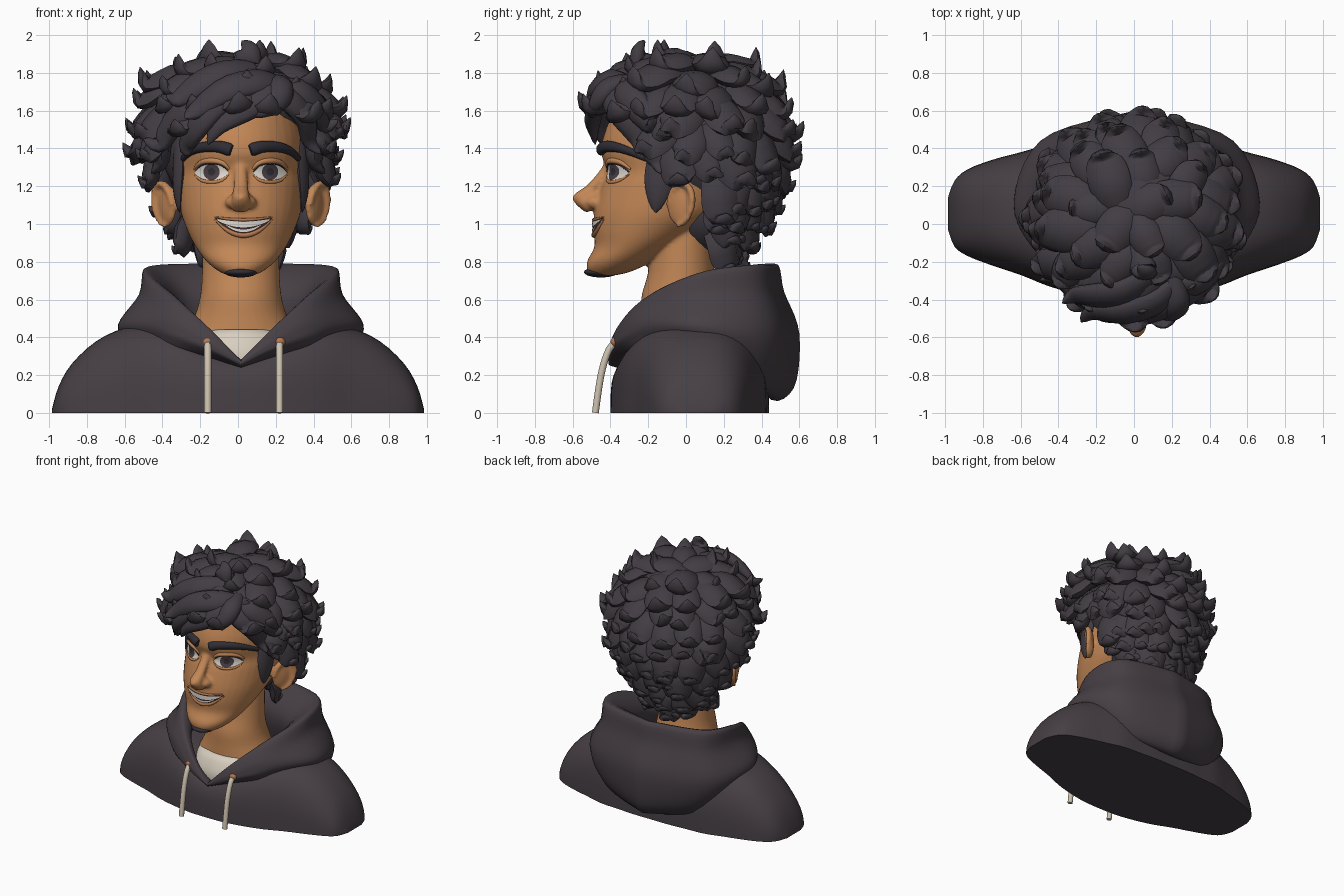
import bpy, bmesh, random
from math import sin, cos, pi, radians
from mathutils import Vector as V, Matrix
from mathutils.bvhtree import BVHTree

cube = bpy.data.objects.get("Cube")
if cube:
    bpy.data.objects.remove(cube)
random.seed(3)
FX = 0.015  # the head sits slightly off centre


def material(name, *rgb):
    m = bpy.data.materials.new(name)
    m.use_nodes = True
    m.diffuse_color = (*rgb, 1)
    m.node_tree.nodes["Principled BSDF"].inputs["Base Color"].default_value = (*rgb, 1)
    return m


SKIN = material("skin", .54, .24, .092)
HAIR = material("hair", .055, .046, .056)
CLOTH = material("hoodie", .062, .05, .059)
BROW = material("brow", .03, .027, .035)
CORD = material("cord", .62, .54, .43)
SHIRT = material("shirt", .68, .62, .52)
WHITE = material("white", .72, .68, .63)
IRIS = material("iris", .07, .05, .058)
MOUTH = material("mouth", .05, .025, .022)
LIP = material("lip", .45, .185, .08)


def finish(bm, name, mat, angle=60):
    bmesh.ops.recalc_face_normals(bm, faces=bm.faces)
    mesh = bpy.data.meshes.new(name)
    bm.to_mesh(mesh)
    bm.free()
    ob = bpy.data.objects.new(name, mesh)
    bpy.context.collection.objects.link(ob)
    mesh.materials.append(mat)
    bpy.ops.object.select_all(action="DESELECT")
    ob.select_set(True)
    bpy.context.view_layer.objects.active = ob
    bpy.ops.object.shade_smooth_by_angle(angle=radians(angle))
    return ob


def spline(pts, n, closed=False):
    """Catmull-Rom through the points, sampled n times."""
    pts, out = [V(p) for p in pts], []
    k = len(pts)
    for i in range(n):
        f = i * k / n if closed else i * (k - 1) / (n - 1)
        j = int(f) if closed else min(int(f), k - 2)
        t = f - j
        a, b, c, d = [pts[q % k] if closed else pts[max(0, min(k - 1, q))] for q in range(j - 1, j + 3)]
        out.append(b + (c - a) * (t / 2) + (a * 2 - b * 5 + c * 4 - d) * (t * t / 2)
                   + (b * 3 - a - c * 3 + d) * (t ** 3 / 2))
    return out


def loft(bm, rows, close=True, caps=True, wrap=False):
    vs = [[bm.verts.new(p) for p in r] for r in rows]
    n = len(vs[0])
    for i in range(len(vs) if wrap else len(vs) - 1):
        a, b = vs[i], vs[(i + 1) % len(vs)]
        for j in range(n if close else n - 1):
            k = (j + 1) % n
            bm.faces.new((a[j], a[k], b[k], b[j]))
    if caps:
        bm.faces.new(vs[0])
        bm.faces.new(vs[-1])


def leaf(t):
    return sin(pi * (.22 + .775 * t)) ** .85


def even(t):
    return max(.1, sin(pi * t)) ** .5


def lock(bm, pts, nrm, width, thick, shape=leaf, rings=11, seg=8):
    """Tapered strand with an elliptical section along a path."""
    path, rows, side = spline(pts, rings), [], None
    for i, p in enumerate(path):
        tan = (path[min(i + 1, rings - 1)] - path[max(i - 1, 0)]).normalized()
        new = tan.cross(V(nrm))
        if side is None:
            side = new.normalized()
        elif new.length > .3:
            # keep the section from flipping where the strand curls back
            side = (new if new.dot(side) > 0 else -new).normalized()
        up, s = side.cross(tan), shape(i / (rings - 1))
        rows.append([p + side * cos(2 * pi * k / seg) * width * s + up * sin(2 * pi * k / seg) * thick * s
                     for k in range(seg)])
    loft(bm, rows)


def ball(bm, c, r, rot=0):
    m = Matrix.Translation(c) @ Matrix.Rotation(rot, 4, "Z") @ Matrix.Diagonal((*r, 1))
    bmesh.ops.create_uvsphere(bm, u_segments=28, v_segments=16, radius=1, matrix=m)


def rings(bm, table, n, seg=40):
    """Stack of ovals given as height, half width, front, back."""
    rows = []
    for z, w, f, b in spline(table, n):
        rows.append([(FX + w * sin(2 * pi * k / seg), (f + b) / 2 + (f - b) / 2 * cos(2 * pi * k / seg), z)
                     for k in range(seg)])
    loft(bm, rows)


# Head, neck, nose and ears fused into one skin
bm = bmesh.new()
rings(bm, [(.725, .05, -.49, -.40), (.745, .11, -.52, -.30), (.80, .18, -.525, -.18), (.88, .24, -.485, -.05),
           (.97, .285, -.49, .10), (1.07, .32, -.485, .25), (1.2, .335, -.45, .33), (1.28, .335, -.42, .35),
           (1.38, .335, -.45, .37), (1.5, .325, -.425, .37), (1.62, .28, -.36, .33), (1.74, .15, -.2, .2)], 40)
rings(bm, [(.33, .34, -.25, .2), (.5, .25, -.24, .2), (.62, .215, -.235, .17), (.75, .205, -.2, .15),
           (.98, .2, -.17, .15)], 16)
lock(bm, [(FX, -.40, 1.34), (FX, -.435, 1.27), (FX, -.505, 1.18), (FX, -.56, 1.135), (FX, -.5, 1.09)],
     (0, -1, .3), .055, .042, lambda t: .5 + .5 * t, seg=12)
ball(bm, (FX, -.565, 1.137), (.037, .037, .033))
ball(bm, (FX, -.49, 1.13), (.06, .06, .05))
for s in (-1, 1):
    ball(bm, (FX + s * .05, -.482, 1.115), (.034, .045, .032))
    ball(bm, (FX + s * .39, -.03, 1.1), (.03, .08, .115), -s * .55)
    turn = Matrix.Translation((FX + s * .4, -.03, 1.1)) @ Matrix.Rotation(-s * .55, 4, "Z")
    rim = [turn @ V((s * .012, -.08 * cos(a) + .02 * sin(a), .115 * sin(a))) for a in (0, .8, 1.6, 2.4, 3.2, 4, 4.7)]
    lock(bm, rim, (s, 0, 0), .02, .028, even, 16)
head = finish(bm, "head", SKIN)
mod = head.modifiers.new("fuse", "REMESH")
mod.mode, mod.voxel_size, mod.use_smooth_shade = "VOXEL", .012, True
mod = head.modifiers.new("soften", "SMOOTH")
mod.factor, mod.iterations = .5, 6
bpy.context.view_layer.update()
bvh = BVHTree.FromObject(head, bpy.context.evaluated_depsgraph_get())


def on_face(x, z, off=0.0):
    hit = bvh.ray_cast(V((x, -2, z)), V((0, 1, 0)))[0]
    return V((x, (hit.y if hit else -.4) - off, z))


def patch(name, mat, cx, half, top, bottom, off):
    """Thin plate on the face between two height curves of u in -1..1."""
    bm, rows = bmesh.new(), []
    for i in range(25):
        u = -cos(pi * i / 24)
        hi, lo = top(u), bottom(u)
        rows.append([on_face(cx + u * half, lo + (max(hi, lo + .0005) - lo) * k / 6, off) for k in range(7)])
    loft(bm, rows, close=False, caps=False)
    return finish(bm, name, mat)


def strand(name, mat, pts, width, thick, shape=even):
    bm = bmesh.new()
    lock(bm, pts, (0, -1, 0), width, thick, shape, 14, 10)
    finish(bm, name, mat)


# Eyes and brows
for s, side in ((-1, "right"), (1, "left")):
    cx, cz = FX + s * .155, 1.272

    def lid(u):
        return cz + .045 * max(0, 1 - u * u) ** .6

    def low(u):
        return cz - .04 * max(0, 1 - u * u) ** .6

    def disc(name, mat, r, off):
        patch(name, mat, cx, r, lambda u: min(lid(u * r / .088), cz + .004 + r * (1 - u * u) ** .5),
              lambda u: max(low(u * r / .088), cz + .004 - r * (1 - u * u) ** .5), off)

    patch(side + "_eye", WHITE, cx, .088, lid, low, .004)
    disc(side + "_iris", IRIS, .043, .007)
    disc(side + "_pupil", BROW, .02, .009)
    us = (-1, -.6, 0, .6, 1)
    strand(side + "_lashes", BROW, [on_face(cx + u * .09, lid(u) + .003, .004) for u in us], .004, .009)
    strand(side + "_upper_lid", SKIN, [on_face(cx + u * .094, lid(u) + .018) for u in us], .016, .014)
    strand(side + "_lower_lid", SKIN, [on_face(cx + u * .09, low(u) - .01) for u in us], .01, .008)
    strand(side + "_brow", BROW, [on_face(FX + s * x, z, .008) for x, z in
                                  ((.05, 1.39), (.12, 1.41), (.21, 1.405), (.27, 1.38), (.305, 1.345))],
           .036, .03, lambda t: (1 - .55 * t) * min(1, .8 + 3 * t))

# Smiling mouth with teeth, lips and chin beard
mx, mw = FX + .014, .152


def smile(centre, rise):
    return lambda u: centre + rise * u * u


patch("mouth", MOUTH, mx, mw, smile(1.017, .016), smile(.95, .08), .004)
patch("upper_teeth", WHITE, mx, mw * .9, smile(1.014, .012), smile(.982, .036), .009)
patch("lower_teeth", WHITE, mx, mw * .6, smile(.971, .025), smile(.957, .035), .008)
for name, curve, size in (("upper_lip", smile(1.022, .016), .009), ("lower_lip", smile(.94, .085), .014)):
    strand(name, LIP, [on_face(mx + u * mw, curve(u)) for u in (-1, -.6, -.2, .2, .6, 1)], size, size)
bm = bmesh.new()
ball(bm, (FX, -.45, .745), (.088, .09, .028))
finish(bm, "chin_beard", BROW)

# Scalp under the curls
bm = bmesh.new()
ball(bm, (0, .10, 1.45), (.42, .39, .43))
ball(bm, (0, .03, 1.61), (.40, .39, .25))
ball(bm, (0, .11, 1.09), (.28, .23, .26))
finish(bm, "scalp", HAIR)

# Overlapping curls: height, half width, centre y, depth, half span from the back, count
bm = bmesh.new()
levels = [(.92, .22, .08, .17, 60, 6), (1.0, .27, .08, .25, 78, 9), (1.1, .33, .07, .33, 75, 10),
          (1.21, .38, .07, .37, 84, 11), (1.34, .43, .06, .40, 108, 13), (1.46, .44, .04, .41, 122, 14),
          (1.57, .44, .02, .41, 180, 17), (1.67, .39, .01, .38, 180, 15), (1.75, .31, .01, .31, 180, 12),
          (1.81, .19, .02, .21, 180, 8), (1.84, .06, .02, .07, 180, 3)]
for row, (z, w, yc, depth, span, count) in enumerate(levels):
    for i in range(count):
        a = radians(span) * (2 * (i + .5 + .25 * (-1) ** row + random.uniform(-.15, .15)) / count - 1)
        p = V((w * sin(a), yc + depth * cos(a), z + random.uniform(-.03, .03)))
        if z < 1.62 and p.y < -.2 and p.x > -.12:
            continue  # open forehead
        n = p - V((0, .05, 1.32))
        n.z = max(n.z, -.05)
        n.normalize()
        d = p - V((0, .08, 2.05))
        d = (d - n * d.dot(n)).normalized()
        d = (d + n.cross(d) * random.uniform(-.7, .7)).normalized()
        s = random.uniform(.85, 1.2) * (.85 if z < 1.15 else 1)
        path = [p + (d * q + n * h + V((0, 0, lift))) * s for q, h, lift in
                ((-.1, -.04, 0), (0, .025, 0), (.09, .04, 0), (.14, .07, 0), (.14, .11, .04))]
        lock(bm, path, n, .1 * s, .05 * s)
finish(bm, "curls", HAIR)

# Swept fringe, temple locks and sideburns
bm = bmesh.new()
for pts, w in (
        ([(.32, -.28, 1.62), (.2, -.42, 1.69), (.04, -.48, 1.61), (-.1, -.49, 1.52), (-.16, -.48, 1.42)], .08),
        ([(.24, -.3, 1.72), (.12, -.41, 1.75), (-.06, -.47, 1.71), (-.22, -.47, 1.6), (-.28, -.52, 1.56)], .085),
        ([(.08, -.28, 1.82), (-.06, -.36, 1.8), (-.2, -.38, 1.74), (-.32, -.38, 1.66), (-.38, -.42, 1.68)], .085),
        ([(.1, -.36, 1.72), (-.08, -.45, 1.66), (-.2, -.45, 1.54), (-.27, -.38, 1.42), (-.26, -.38, 1.36)], .085),
        ([(-.12, -.34, 1.68), (-.26, -.38, 1.62), (-.37, -.3, 1.5), (-.42, -.28, 1.42), (-.5, -.3, 1.45)], .085),
        ([(.16, -.36, 1.7), (.27, -.38, 1.66), (.36, -.32, 1.56), (.38, -.25, 1.44), (.44, -.26, 1.37)], .08),
        ([(.22, -.32, 1.72), (.33, -.32, 1.7), (.43, -.24, 1.6), (.46, -.18, 1.52), (.53, -.2, 1.55)], .08),
        ([(.2, -.28, 1.76), (.23, -.4, 1.73), (.21, -.46, 1.66), (.12, -.49, 1.6), (.03, -.49, 1.58)], .07),
        ([(.0, -.1, 1.84), (.03, -.2, 1.85), (.05, -.25, 1.87), (.06, -.25, 1.93), (.02, -.22, 1.97)], .08)):
    lock(bm, pts, (pts[2][0], -.5, .35), w, .05, rings=14, seg=10)
for s in (-1, 1):
    x = FX + s * .325
    lock(bm, [(x, -.1, 1.45), (x, -.13, 1.3), (x + s * .005, -.15, 1.17), (x, -.16, 1.06)], (s, -.2, 0), .085, .035)
    lock(bm, [(s * .36, -.05, 1.5), (s * .4, -.14, 1.42), (s * .41, -.13, 1.32), (s * .46, -.14, 1.27)],
         (s, 0, 0), .09, .05)
finish(bm, "fringe", HAIR)

# Torso: arches along x given as x, front, back, top
bm, rows = bmesh.new(), []
half = [(0, -.4, .44, .32), (.15, -.395, .44, .36), (.3, -.37, .43, .43), (.45, -.33, .42, .47), (.6, -.27, .38, .45),
        (.75, -.22, .34, .38), (.88, -.17, .29, .26), (.95, -.12, .23, .14), (.985, -.03, .14, .02)]
for x, f, b, top in spline([(-x, *r) for x, *r in half[:0:-1]] + half, 49):
    e = .5 + .35 * abs(x)
    rows.append([(x, (f + b) / 2 - (b - f) / 2 * abs(cos(a)) ** e * (1 if cos(a) > 0 else -1),
                  max(0, top) * abs(sin(a)) ** e) for a in [pi * k / 24 for k in range(25)]])
loft(bm, rows)
finish(bm, "torso", CLOTH, 50)

# Shirt
bm = bmesh.new()
rings(bm, [(.26, .3, -.335, .2), (.33, .3, -.33, .2), (.41, .27, -.295, .2), (.44, .2, -.265, .15)], 12)
finish(bm, "shirt", SHIRT)

# Hood: six seams from front to back, inside to underside
seams = [[(0, -.36, .28), (.12, -.34, .37), (.27, -.22, .5), (.35, 0, .57), (.27, .2, .58), (0, .28, .58)],
         [(0, -.4, .275), (.17, -.36, .45), (.36, -.2, .62), (.5, .08, .745), (.42, .36, .785), (0, .47, .79)],
         [(0, -.41, .265), (.18, -.385, .41), (.41, -.24, .54), (.54, .07, .62), (.44, .41, .63), (0, .52, .64)],
         [(0, -.41, .26), (.2, -.39, .38), (.46, -.23, .47), (.65, .08, .47), (.5, .45, .42), (0, .6, .42)],
         [(0, -.4, .25), (.2, -.38, .34), (.42, -.25, .4), (.6, .08, .37), (.45, .42, .22), (0, .57, .13)],
         [(0, -.35, .24), (.2, -.3, .3), (.4, -.2, .33), (.5, .08, .3), (.35, .35, .15), (0, .42, .1)]]
loops = []
for seam in seams:
    arc = spline(seam, 30)
    loops.append(arc + [V((-p.x, p.y, p.z)) for p in arc[-2:0:-1]])
bm = bmesh.new()
loft(bm, [[p + V((FX, 0, 0)) for p in spline(r, 30, True)] for r in zip(*loops)], caps=False, wrap=True)
finish(bm, "hood", CLOTH)

# Drawstrings and eyelets
for x, side in ((-.16, "right"), (.22, "left")):
    strand(side + "_cord", CORD, [(x, -.36, .385), (x, -.41, .33), (x, -.45, .2), (x, -.48, 0)], .019, .019,
           lambda t: 1)
    bm = bmesh.new()
    ball(bm, (x, -.375, .375), (.03, .025, .026))
    finish(bm, side + "_eyelet", LIP)
